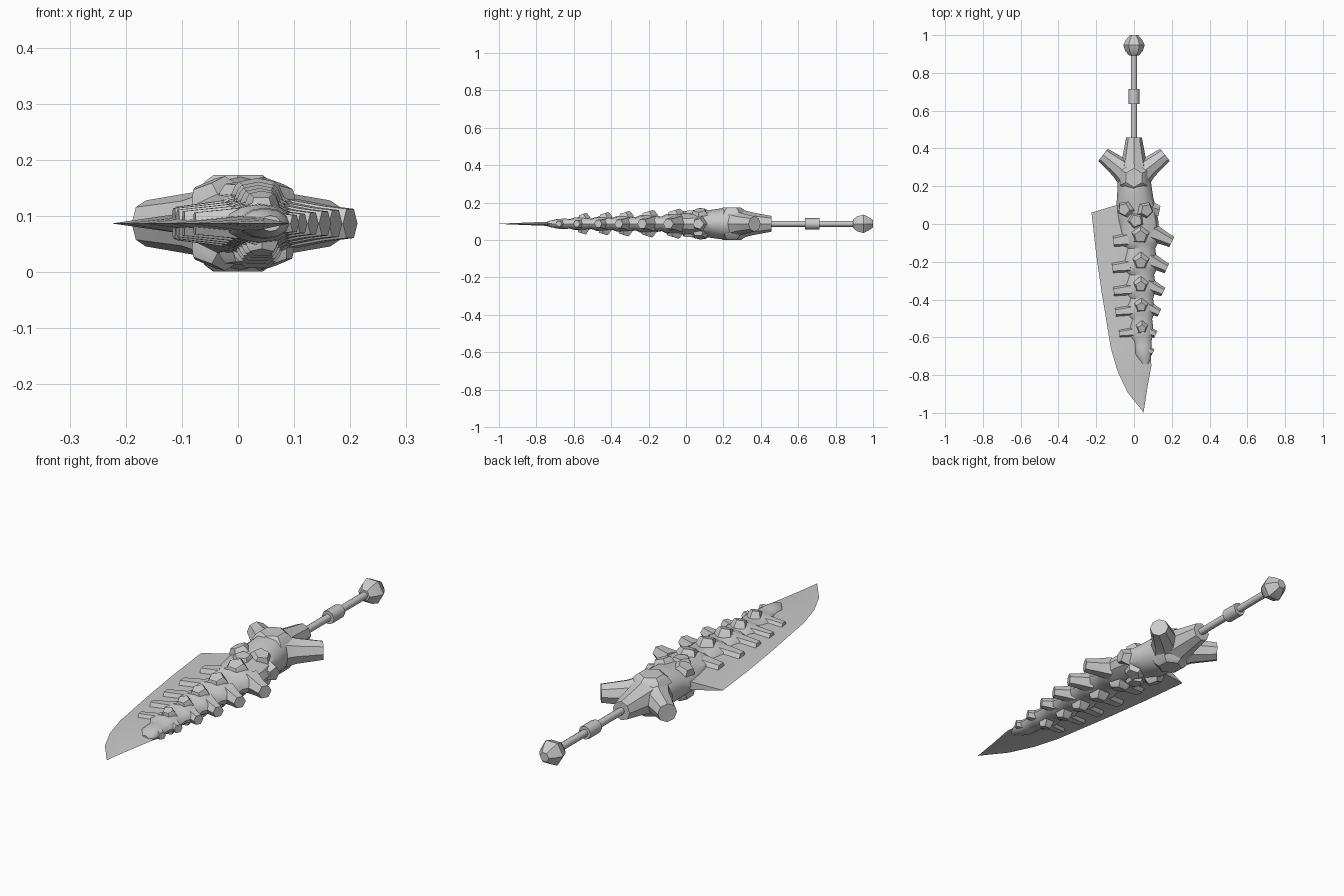
import bpy, bmesh, math
from mathutils import Vector

if "Cube" in bpy.data.objects:
    bpy.data.objects.remove(bpy.data.objects["Cube"])

ZC = 0.087  # mid height of the flat, mirrored weapon
bone = bpy.data.materials.new("bone_grey")
bone.diffuse_color = (0.6, 0.6, 0.6, 1)
bone.use_nodes = True
bone.node_tree.nodes["Principled BSDF"].inputs["Base Color"].default_value = bone.diffuse_color


def finish(name, bm, angle=35):
    bmesh.ops.recalc_face_normals(bm, faces=bm.faces)
    me = bpy.data.meshes.new(name)
    bm.to_mesh(me)
    bm.free()
    ob = bpy.data.objects.new(name, me)
    bpy.context.collection.objects.link(ob)
    me.materials.append(bone)
    bpy.ops.object.select_all(action='DESELECT')
    ob.select_set(True)
    bpy.context.view_layer.objects.active = ob
    bpy.ops.object.shade_smooth_by_angle(angle=math.radians(angle))
    return ob


def skin(bm, rings):
    """Join equal rings of points into a capped tube."""
    rows = [[bm.verts.new(p) for p in r] for r in rings]
    n = len(rows[0])
    for a, b in zip(rows, rows[1:]):
        for i in range(n):
            bm.faces.new((a[i], a[(i + 1) % n], b[(i + 1) % n], b[i]))
    bm.faces.new(rows[0])
    bm.faces.new(rows[-1])


def spike(name, start, direction, stops, sides=6, angle=35, spin=0.0):
    """Tube along a direction; stops are (distance, radius)."""
    d = Vector(direction).normalized()
    q = d.to_track_quat('Z', 'Y')
    rings = []
    for t, r in stops:
        c = Vector(start) + d * t
        rings.append([c + q @ Vector((r * math.cos(a), r * math.sin(a), 0))
                      for a in [spin + math.tau * i / sides for i in range(sides)]])
    bm = bmesh.new()
    skin(bm, rings)
    return finish(name, bm, angle)


# Spine body: elliptical sections (y, centre x, half width, half height)
sections = [(0.37, 0, .055, .040), (0.32, 0, .068, .058), (0.26, 0, .085, .080),
            (0.20, .003, .090, .084), (0.14, .006, .096, .076),
            (0.07, .012, .108, .064), (0.01, .022, .108, .058)]
# vertebrae: (y, centre x, half width, half height, right tip x, left tip x)
vertebrae = [(-.06, .030, .100, .056, .212, -.110), (-.20, .032, .090, .050, .185, -.115),
             (-.325, .032, .082, .045, .165, -.108), (-.435, .034, .074, .040, .143, -.098),
             (-.55, .038, .064, .036, .123, -.078), (-.645, .048, .046, .028, .108, -.035)]
for i, (y, cx, w, h, _, _) in enumerate(vertebrae):
    sections.append((y, cx, w, h))
    sections.append((y - .045, cx, w * .95, h * .93))
    sections.append((y - .070, cx + .006, w * .76, h * .70))
sections.append((-.74, .058, .018, .014))
bm = bmesh.new()
skin(bm, [[(cx + w * math.cos(a), y, ZC + h * math.sin(a))
           for a in [math.tau * k / 12 for k in range(12)]] for y, cx, w, h in sections])
finish("spine_body", bm)

# Vertebra tines: slanted on the back, flat toward the edge, raised above and below
for i, (y, cx, w, h, xr, xl) in enumerate(vertebrae):
    s = 1 - 0.085 * i
    d = Vector((.88, -.42, 0)).normalized()
    length = .115 * s
    tip = Vector((xr - .012 * s, y - .035, ZC))
    spike(f"back_tine_{i}", tip - d * length, d,
          [(0, .050 * s), (length * .6, .036 * s), (length, .030 * s)], 6)
    if i < 5:
        spike(f"edge_tine_{i}", (cx - w * .4, y - .02, ZC), (-1, -.12, 0),
              [(0, .050 * s), (cx - w * .4 - xl, .034 * s)], 6)
        for side in (1, -1):
            spike(f"rib_stud_{i}_{side}", (cx + .004, y + .005, ZC + side * h * .6),
                  (0, -.3, side),
                  [(0, .054 * s), (h * .4 + .008, .042 * s), (h * .4 + .017, .034 * s)],
                  5, spin=.3)
            # shoulder ridge running from the stud to the edge tine
            spike(f"rib_ridge_{i}_{side}", (cx, y - .015, ZC + side * h * .65),
                  (-1, -.1, -side * .28),
                  [(0, .028 * s), (cx - xl - .025 * s, .020 * s)], 6)

# Studs on the shoulder
for side in (1, -1):
    for k, (x, y, z) in enumerate([(-.040, .08, .040), (.055, .075, .040), (.010, .02, .036)]):
        spike(f"shoulder_stud_{k}_{side}", (x, y, ZC + side * z),
              (x - .01, -.01, side * .12), [(0, .050), (.022, .042), (.035, .033)], 5, spin=k)
spike("shoulder_side_stud", (.09, .075, ZC), (1, -.2, 0), [(0, .045), (.045, .030)], 5)

# Hub: raised caps, two side arms and the neck
for side in (1, -1):
    spike(f"hub_cap_{side}", (0, .245, ZC + side * .05), (0, 0, side),
          [(0, .085), (.024, .068), (.036, .050)], 6, 30, .5)
    spike(f"hub_arm_{side}", (side * .03, .262, ZC), (side * .80, .62, 0),
          [(0, .075), (.06, .056), (.17, .041)], 8)
spike("neck", (0, .28, ZC), (0, 1, 0), [(0, .080), (.08, .060), (.177, .042)], 8)

# Grip and pommel
spike("grip_rod", (0, .44, ZC), (0, 1, 0), [(0, .016), (.47, .016)], 8, 50)
spike("grip_collar", (0, .635, ZC), (0, 1, 0), [(0, .030), (.08, .030)], 8, 50)
spike("pommel", (0, .893, ZC), (0, 1, 0),
      [(0, .026), (.022, .046), (.055, .057), (.083, .042), (.107, .022)], 6, 30)

# Blade: rows of (edge x, edge y, ridge x, ridge y, back x, back y, ridge half thickness)
rows = [(-.225, .060, -.10, .098, .06, .10, .018), (-.200, -.16, -.05, -.16, .09, -.16, .018),
        (-.170, -.37, -.03, -.37, .085, -.37, .017), (-.122, -.66, .02, -.66, .085, -.64, .014),
        (-.087, -.78, .045, -.77, .092, -.75, .010), (-.035, -.89, .045, -.87, .072, -.86, .006),
        (.046, -.992, .048, -.995, .050, -1.0, .001)]
bm = bmesh.new()
skin(bm, [[(ex, ey, ZC), (mx, my, ZC + t), (bx, by, ZC), (mx, my, ZC - t)]
          for ex, ey, mx, my, bx, by, t in rows])
finish("blade", bm, 25)
